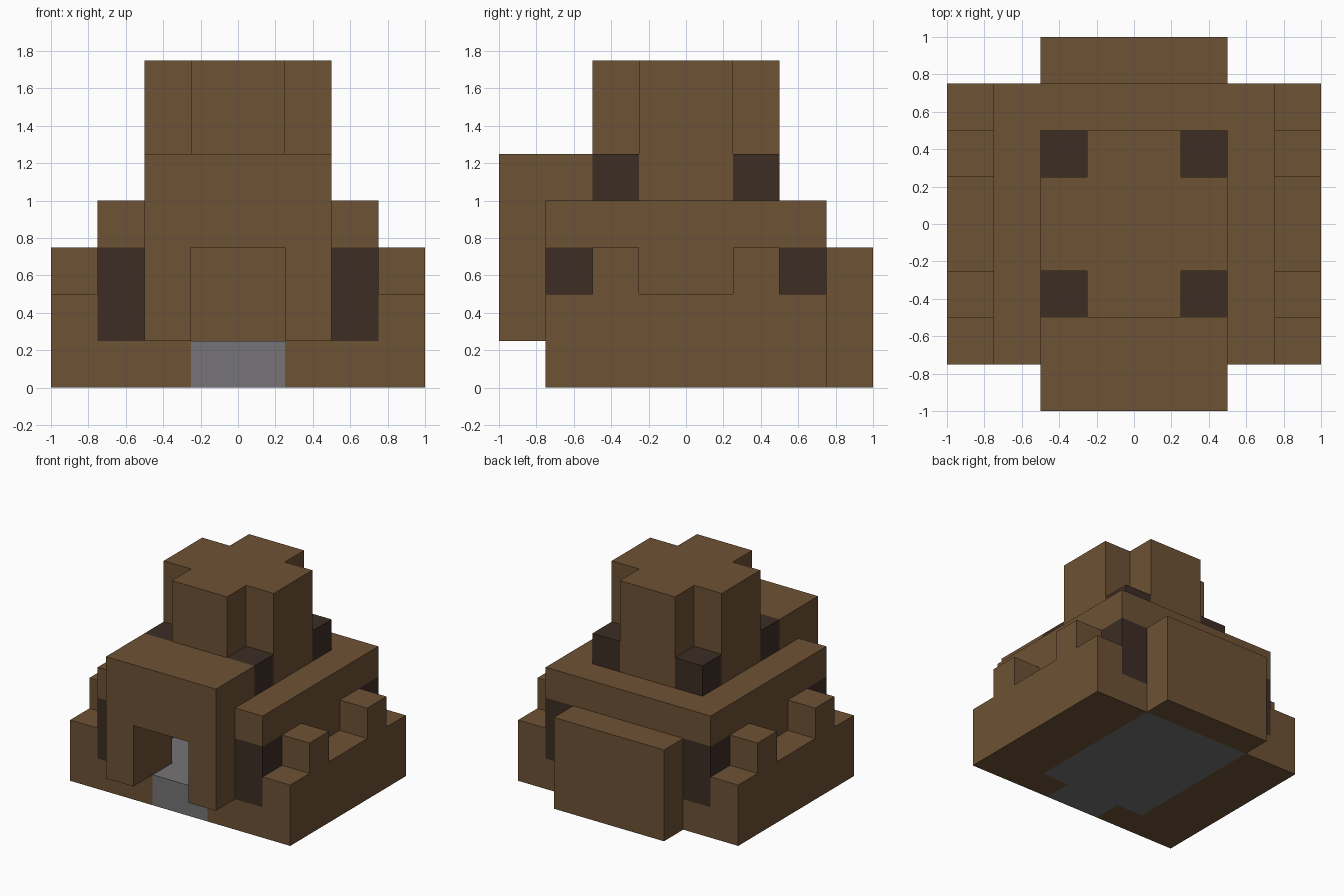
import bpy
import bmesh
from mathutils import Vector

cube = bpy.data.objects.get("Cube")
if cube:
    bpy.data.objects.remove(cube, do_unlink=True)


def material(name, rgb):
    mat = bpy.data.materials.new(name)
    mat.use_nodes = True
    color = (*rgb, 1.0)
    mat.diffuse_color = color
    mat.node_tree.nodes["Principled BSDF"].inputs["Base Color"].default_value = color
    return mat


EARTH = material("earth_brown", (0.158, 0.084, 0.035))
TIMBER = material("dark_timber", (0.045, 0.026, 0.018))
STONE = material("stone_grey", (0.181, 0.175, 0.181))

# Everything sits on a block grid of this size
U = 0.25


def prism(name, outline, axis, lo, hi, mat, mirror=""):
    """Extrude an outline (in block units) along an axis from lo to hi."""
    def place(a, b, c):
        point = {"x": (c, a, b), "y": (a, c, b), "z": (a, b, c)}[axis]
        return Vector(point) * U

    bm = bmesh.new()
    face = bm.faces.new([bm.verts.new(place(a, b, lo)) for a, b in outline])
    depth = place(0, 0, hi - lo)
    result = bmesh.ops.extrude_face_region(bm, geom=[face], use_keep_orig=True)
    top = [g for g in result["geom"] if isinstance(g, bmesh.types.BMVert)]
    bmesh.ops.translate(bm, verts=top, vec=depth)
    bmesh.ops.recalc_face_normals(bm, faces=bm.faces)
    mesh = bpy.data.meshes.new(name)
    bm.to_mesh(mesh)
    bm.free()
    mesh.materials.append(mat)
    obj = bpy.data.objects.new(name, mesh)
    bpy.context.collection.objects.link(obj)
    if mirror:
        mod = obj.modifiers.new("Mirror", "MIRROR")
        mod.use_axis = [a in mirror for a in "xyz"]
        mod.use_mirror_merge = False
    return obj


def rect(a0, a1, b0, b1):
    return [(a0, b0), (a1, b0), (a1, b1), (a0, b1)]


# Stone floor with a doorstep
prism("floor", [(-1, -3), (1, -3), (1, -2), (2, -2), (2, 3), (-2, 3), (-2, -2), (-1, -2)],
      "z", 0, 1, STONE)

# Foundation around the floor
prism("foundation", [(1, -3), (3, -3), (3, 3), (2, 3), (2, -2), (1, -2)],
      "z", 0, 1, EARTH, "x")

# Low outer banks with two raised blocks each
half = [(1, 2), (1, 3), (2, 3), (2, 2), (3, 2), (3, 0)]
bank = half + [(-y, z) for y, z in reversed(half)]
prism("side_bank", bank, "x", 3, 4, EARTH, "x")

# Room walls and corner posts
prism("side_wall", rect(2, 3, -2, 2), "z", 1, 3, EARTH, "x")
prism("corner_post", rect(2, 3, 2, 3), "z", 1, 3, TIMBER, "xy")
prism("back_bay", rect(-2, 2, 3, 4), "z", 0, 3, EARTH)

# Roof slab over the room
prism("roof_slab", rect(-3, 3, -3, 3), "z", 3, 4, EARTH)

# Porch with a doorway
prism("porch", [(-2, 1), (-1, 1), (-1, 3), (1, 3), (1, 1), (2, 1), (2, 5), (-2, 5)],
      "y", -4, -2, EARTH)

# Cross-shaped chimney tower with dark blocks in its corners
arm = [(1, 2), (1, 1), (2, 1)]
right = arm + [(x, -y) for x, y in reversed(arm)]
cross = right + [(-x, -y) for x, y in right]
prism("tower", cross, "z", 4, 7, EARTH)
prism("tower_corner", rect(1, 2, 1, 2), "z", 4, 5, TIMBER, "xy")
